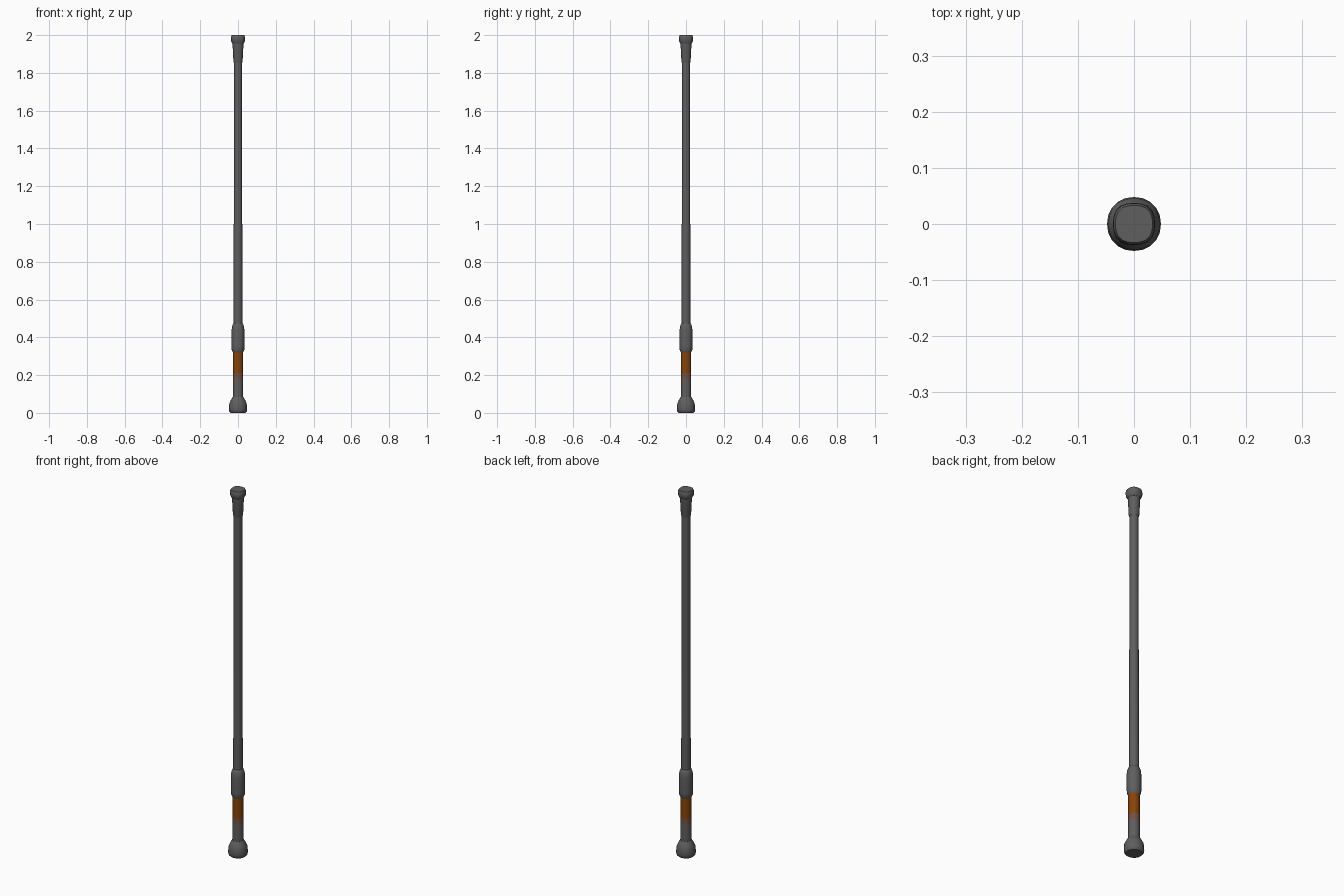
import bpy, math

if "Cube" in bpy.data.objects:
    bpy.data.objects.remove(bpy.data.objects["Cube"])


def material(name, rgb):
    m = bpy.data.materials.new(name)
    m.diffuse_color = (*rgb, 1)
    m.use_nodes = True
    m.node_tree.nodes["Principled BSDF"].inputs["Base Color"].default_value = m.diffuse_color
    return m


GREY = material("dark grey", (0.115, 0.113, 0.114))
ORANGE = material("burnt orange", (0.24, 0.058, 0.003))
BROWN = material("dull brown", (0.165, 0.085, 0.055))
MAUVE = material("mauve grey", (0.13, 0.105, 0.105))
SIDES = 20


def lathe(name, profile, squareness=2.0, mats=(GREY,), rule=None):
    """Closed turned part; squareness 2 is round, higher is a rounded square."""
    verts, faces = [], []
    for r, z in profile:
        for i in range(SIDES):
            a = 2 * math.pi * i / SIDES
            c, s = math.cos(a), math.sin(a)
            k = r / (abs(c) ** squareness + abs(s) ** squareness) ** (1 / squareness)
            verts.append((k * c, k * s, z))
    for j in range(len(profile) - 1):
        for i in range(SIDES):
            n = (i + 1) % SIDES
            faces.append((j * SIDES + i, j * SIDES + n,
                          (j + 1) * SIDES + n, (j + 1) * SIDES + i))
    faces.append(tuple(reversed(range(SIDES))))
    faces.append(tuple(range((len(profile) - 1) * SIDES, len(profile) * SIDES)))
    me = bpy.data.meshes.new(name)
    me.from_pydata(verts, [], faces)
    for m in mats:
        me.materials.append(m)
    if rule:
        for p in me.polygons:
            p.material_index = rule(p.center.z)
    ob = bpy.data.objects.new(name, me)
    bpy.context.collection.objects.link(ob)
    bpy.context.view_layer.objects.active = ob
    ob.select_set(True)
    bpy.ops.object.shade_smooth_by_angle(angle=math.radians(40))
    ob.select_set(False)
    return ob


# flared foot
lathe("foot", [(0.040, 0.0), (0.046, 0.006), (0.048, 0.02), (0.046, 0.05),
               (0.038, 0.068), (0.031, 0.08), (0.028, 0.085)], 2.15)

# grip with faded orange band
lathe("grip", [(0.0275, 0.07), (0.0275, 0.15), (0.0275, 0.18), (0.0275, 0.21), (0.0275, 0.34)],
      2.1, (GREY, MAUVE, BROWN, ORANGE),
      lambda z: 0 if z < 0.15 else 1 if z < 0.18 else 2 if z < 0.21 else 3)

# thick collar above the grip
lathe("collar", [(0.027, 0.32), (0.033, 0.332), (0.034, 0.35), (0.034, 0.435),
                 (0.032, 0.455), (0.027, 0.47), (0.022, 0.476)], 2.2)

# long tapering shaft
lathe("shaft", [(0.0235, 0.46), (0.0225, 1.0), (0.0215, 1.9)], 2.1)

# flared socket below the cap
lathe("socket", [(0.0225, 1.855), (0.0245, 1.862), (0.029, 1.955), (0.031, 1.972)], 2.2)

# rounded-square end cap
lathe("end_cap", [(0.030, 1.955), (0.036, 1.968), (0.0375, 1.978),
                  (0.0365, 1.992), (0.033, 2.0)], 2.6)
